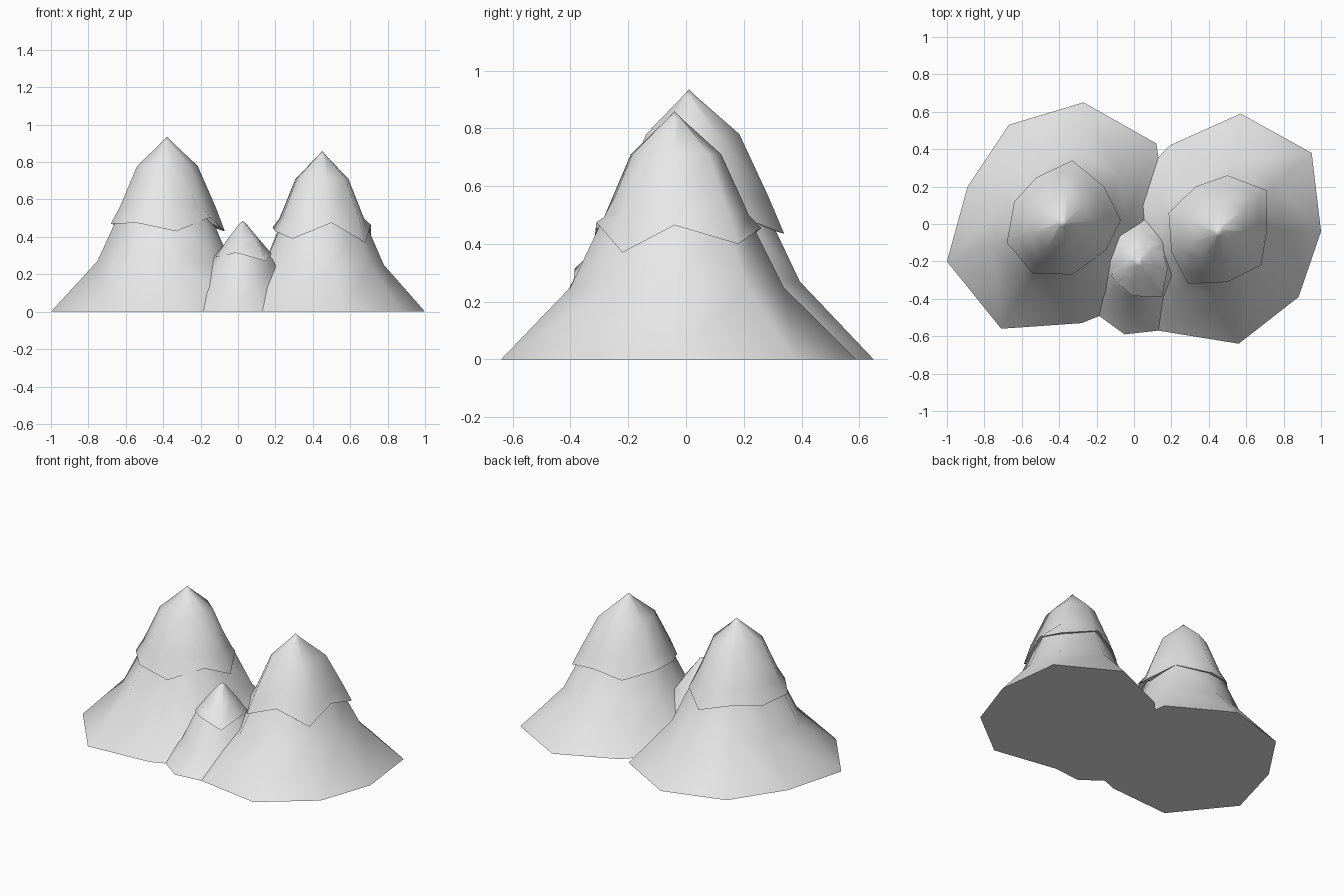
import bpy, bmesh, math
from mathutils import Vector

if "Cube" in bpy.data.objects:
    bpy.data.objects.remove(bpy.data.objects["Cube"])

grey = bpy.data.materials.new("pale grey rock")
grey.use_nodes = True
COLOUR = (0.8, 0.8, 0.8, 1)
grey.diffuse_color = COLOUR
grey.node_tree.nodes["Principled BSDF"].inputs["Base Color"].default_value = COLOUR


def loft(name, rings, apex, smooth_angle):
    """Skin a stack of equal rings, close the bottom and end in a point."""
    bm = bmesh.new()
    loops = [[bm.verts.new(p) for p in ring] for ring in rings]
    tip = bm.verts.new(apex)
    n = len(loops[0])
    bm.faces.new(loops[0])
    for i in range(n):
        j = (i + 1) % n
        for low, high in zip(loops, loops[1:]):
            bm.faces.new((low[i], low[j], high[j], high[i]))
        bm.faces.new((loops[-1][i], loops[-1][j], tip))
    bmesh.ops.recalc_face_normals(bm, faces=bm.faces)
    mesh = bpy.data.meshes.new(name)
    bm.to_mesh(mesh)
    bm.free()
    mesh.materials.append(grey)
    ob = bpy.data.objects.new(name, mesh)
    bpy.context.collection.objects.link(ob)
    bpy.ops.object.select_all(action="DESELECT")
    ob.select_set(True)
    bpy.context.view_layer.objects.active = ob
    bpy.ops.object.shade_smooth_by_angle(angle=math.radians(smooth_angle))


def scaled(outline, centre, s, z):
    """Shrink an outline towards the centre and place it at height z."""
    c = Vector(centre)
    return [(*(c + (Vector(p[:2]) - c) * s), z) for p in outline]


def mountain(name, centre, top, foot, slopes, rim, cap_slopes):
    # Rock body
    body = [scaled(foot, centre, s, z) for s, z in slopes]
    loft(name + "_body", body, (*centre, top - 0.03), 65)
    # Snow cap with a jagged rim, tucked under towards the rock
    c = Vector(centre)
    under = [(*(c + (Vector(p[:2]) - c) * 0.85), p[2] + 0.015) for p in rim]
    cap = [under, rim] + [scaled(rim, centre, s, z) for s, z in cap_slopes]
    loft(name + "_snow_cap", cap, (*centre, top), 65)


# Tall peak
mountain(
    "tall_peak", (-0.38, 0.01), 0.935,
    [(-1, -.2), (-.89, .2), (-.67, .53), (-.27, .65), (.12, .43),
     (.18, .0), (.04, -.4), (-.28, -.53), (-.71, -.56)],
    [(1, 0), (.6, .27), (.4, .54), (.23, .76)],
    [(-.68, -.1, .47), (-.64, .12, .46), (-.52, .25, .48), (-.33, .34, .435),
     (-.16, .2, .49), (-.07, .02, .43), (-.15, -.14, .505), (-.33, -.27, .43),
     (-.54, -.265, .475)],
    [(.84, .56), (.53, .78), (.08, .91)])

# Broad peak
mountain(
    "broad_peak", (0.45, -0.04), 0.86,
    [(1, -.04), (.95, .38), (.57, .59), (.19, .42), (-.07, .14),
     (-.06, -.24), (.13, -.57), (.56, -.64), (.88, -.39)],
    [(1, 0), (.6, .25), (.41, .49), (.23, .69)],
    [(.71, -.04, .465), (.71, .18, .4), (.5, .26, .455), (.33, .2, .4),
     (.185, .06, .45), (.2, -.15, .43), (.29, -.32, .39), (.5, -.31, .475),
     (.68, -.22, .37)],
    [(.86, .5), (.54, .71), (.08, .835)])

# Small foothill between them
mountain(
    "small_peak", (0.025, -0.2), 0.485,
    [(.13, -.57), (.36, -.34), (.3, .0), (.08, .14), (-.2, .08),
     (-.32, -.2), (-.23, -.46), (-.05, -.59)],
    [(1, 0), (.68, .13), (.48, .28), (.22, .39)],
    [(.15, -.39, .27), (.18, -.24, .31), (.14, -.1, .29), (.07, -.07, .3),
     (-.02, -.08, .28), (-.1, -.16, .3), (-.12, -.28, .29), (-.01, -.385, .315)],
    [(.55, .39), (.12, .47)])
